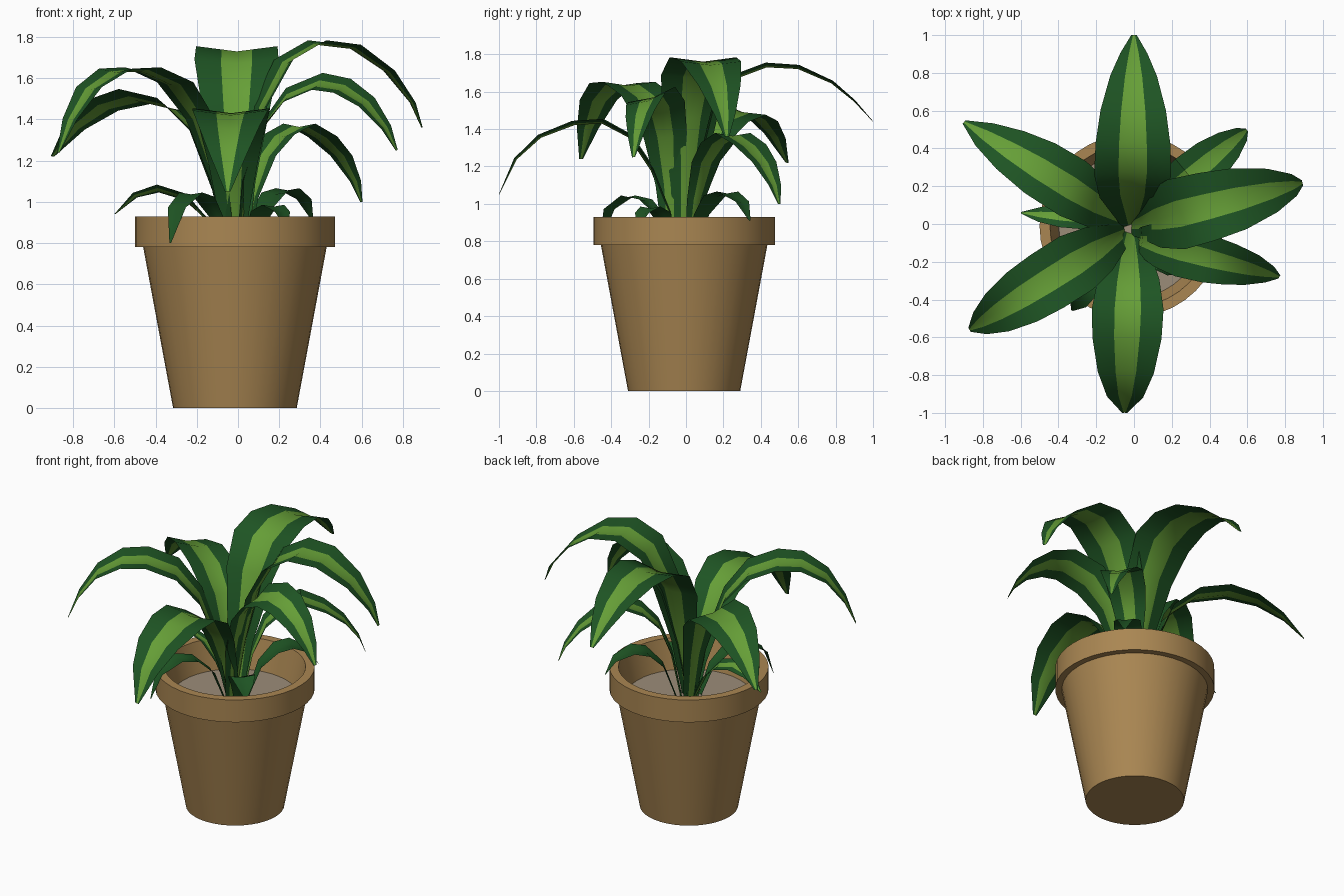
import bpy, math
from mathutils import Vector

if "Cube" in bpy.data.objects:
    bpy.data.objects.remove(bpy.data.objects["Cube"])


def material(name, rgb):
    m = bpy.data.materials.new(name)
    m.diffuse_color = (*rgb, 1)
    m.use_nodes = True
    m.node_tree.nodes["Principled BSDF"].inputs["Base Color"].default_value = m.diffuse_color
    return m


CLAY = material("tan clay", (0.40, 0.24, 0.085))
SOIL = material("grey soil", (0.33, 0.265, 0.19))
DARK = material("dark green", (0.013, 0.088, 0.017))
LIGHT = material("light green", (0.132, 0.345, 0.038))


def make(name, verts, faces, mats):
    me = bpy.data.meshes.new(name)
    me.from_pydata(verts, [], faces)
    ob = bpy.data.objects.new(name, me)
    bpy.context.collection.objects.link(ob)
    for m in mats:
        me.materials.append(m)
    return ob


def smooth(ob, angle):
    bpy.ops.object.select_all(action='DESELECT')
    ob.select_set(True)
    bpy.context.view_layer.objects.active = ob
    bpy.ops.object.shade_smooth_by_angle(angle=math.radians(angle))


def lathe(name, profile, mat, n=40, centre=(-0.015, -0.01)):
    """Revolve an (r, z) profile; first ring and last ring are capped."""
    verts, faces = [], []
    for r, z in profile:
        for i in range(n):
            a = 2 * math.pi * i / n
            verts.append((centre[0] + r * math.cos(a), centre[1] + r * math.sin(a), z))
    for k in range(len(profile) - 1):
        for i in range(n):
            j = (i + 1) % n
            faces.append((k * n + i, k * n + j, (k + 1) * n + j, (k + 1) * n + i))
    faces.append(tuple(reversed(range(n))))
    top = (len(profile) - 1) * n
    faces.append(tuple(range(top, top + n)))
    smooth(make(name, verts, faces, [mat]), 30)


# Pot with overhanging rim, and soil inside it
lathe("pot", [(0.30, 0), (0.445, 0.78), (0.485, 0.78), (0.485, 0.93),
              (0.43, 0.93), (0.375, 0.70)], CLAY)
lathe("soil", [(0.375, 0.71), (0.383, 0.735)], SOIL)

# Half-width along the leaf: (fraction of length, relative width)
SHAPE = [(0, 0.25), (0.2, 0.45), (0.4, 0.8), (0.53, 1), (0.68, 0.95),
         (0.82, 0.65), (0.93, 0.32), (1, 0.07)]


def rel_width(t):
    for (a, u), (b, v) in zip(SHAPE, SHAPE[1:]):
        if t <= b:
            return u + (v - u) * (t - a) / (b - a)
    return SHAPE[-1][1]


def leaf(name, base, tip, half, path, roll=0, striped=True, cup=0.13):
    """Arching blade; path lists (distance from base, height), roll tilts it."""
    b, e = Vector((*base, 0)), Vector((*tip, 0))
    d = (e - b).normalized()
    flat = Vector((-d.y, d.x, 0))
    c = [b + d * r + Vector((0, 0, z)) for r, z in path]
    run = [0]
    for p, q in zip(c, c[1:]):
        run.append(run[-1] + (q - p).length)
    verts, faces = [], []
    cols = (-1, -0.37, 0, 0.37, 1)
    for i, p in enumerate(c):
        tan = (c[min(i + 1, len(c) - 1)] - c[max(i - 1, 0)]).normalized()
        t = run[i] / run[-1]
        a = math.radians(roll) * min(1, 2 * t)
        side = flat * math.cos(a) + tan.cross(flat) * math.sin(a)
        up = tan.cross(side)
        w = half * rel_width(t)
        fold = cup + 0.5 * max(0, 0.4 - t)      # base is more channelled
        for k in cols:
            verts.append(p + side * w * k + up * w * fold * (abs(k) - 0.4))
    for i in range(len(c) - 1):
        for k in range(4):
            v = i * 5 + k
            faces.append((v, v + 5, v + 6, v + 1))
    ob = make(name, verts, faces, [DARK, LIGHT] if striped else [DARK])
    if striped:
        for i, f in enumerate(ob.data.polygons):
            f.material_index = 1 if i % 4 in (1, 2) else 0
    smooth(ob, 40)


# Large arching leaves
leaf("leaf_back", (-0.01, -0.01), (0.0, 1.0), 0.205,
     [(0, 0.72), (0.06, 1.1), (0.16, 1.5), (0.28, 1.68), (0.44, 1.74),
      (0.61, 1.73), (0.79, 1.65), (0.91, 1.55), (1.01, 1.44)])
leaf("leaf_right", (-0.02, -0.01), (0.9, 0.22), 0.19,
     [(0, 0.72), (0.06, 1.1), (0.14, 1.46), (0.26, 1.68), (0.42, 1.77),
      (0.59, 1.75), (0.77, 1.63), (0.89, 1.48), (0.94, 1.36)])
leaf("leaf_right_front", (0.0, -0.08), (0.77, -0.28), 0.14,
     [(0, 0.72), (0.04, 1.1), (0.12, 1.36), (0.24, 1.51), (0.4, 1.575),
      (0.52, 1.555), (0.64, 1.48), (0.74, 1.36), (0.795, 1.25)], roll=18)
leaf("leaf_front", (-0.02, -0.04), (-0.05, -1.0), 0.19,
     [(0, 0.72), (0.05, 0.95), (0.14, 1.18), (0.26, 1.36), (0.41, 1.44),
      (0.56, 1.43), (0.74, 1.36), (0.87, 1.24), (0.96, 1.05)])
leaf("leaf_left_front", (-0.04, -0.04), (-0.87, -0.56), 0.17,
     [(0, 0.72), (0.07, 1.1), (0.18, 1.4), (0.32, 1.57), (0.5, 1.64),
      (0.65, 1.635), (0.8, 1.55), (0.91, 1.4), (0.98, 1.24)])
leaf("leaf_left_back", (-0.04, 0.01), (-0.9, 0.54), 0.165,
     [(0, 0.72), (0.07, 1.05), (0.18, 1.33), (0.34, 1.46), (0.54, 1.5),
      (0.72, 1.46), (0.88, 1.36), (1.01, 1.22)], roll=13)
leaf("leaf_right_back", (0.02, 0.02), (0.6, 0.5), 0.125,
     [(0, 0.72), (0.06, 1.02), (0.14, 1.22), (0.24, 1.32), (0.36, 1.37),
      (0.5, 1.31), (0.62, 1.22), (0.71, 1.1), (0.75, 1.0)])

# Short lower leaves
leaf("small_leaf_left", (-0.06, 0.01), (-0.6, 0.06), 0.065,
     [(0, 0.72), (0.1, 0.92), (0.2, 1.02), (0.33, 1.06), (0.44, 1.03),
      (0.54, 0.94)], roll=18)
leaf("small_leaf_left_front", (-0.06, -0.06), (-0.33, -0.46), 0.07,
     [(0, 0.72), (0.08, 0.92), (0.19, 1.02), (0.3, 1.04), (0.42, 0.97),
      (0.48, 0.8)], striped=False)
leaf("small_leaf_right_back", (0.05, 0.03), (0.36, 0.34), 0.085,
     [(0, 0.72), (0.08, 0.94), (0.18, 1.04), (0.27, 1.06), (0.38, 1.01),
      (0.44, 0.91)], striped=False)
leaf("small_leaf_right_front", (0.05, -0.07), (0.24, -0.26), 0.08,
     [(0, 0.72), (0.04, 0.86), (0.1, 0.95), (0.17, 0.98), (0.23, 0.95),
      (0.27, 0.87)], striped=False)
